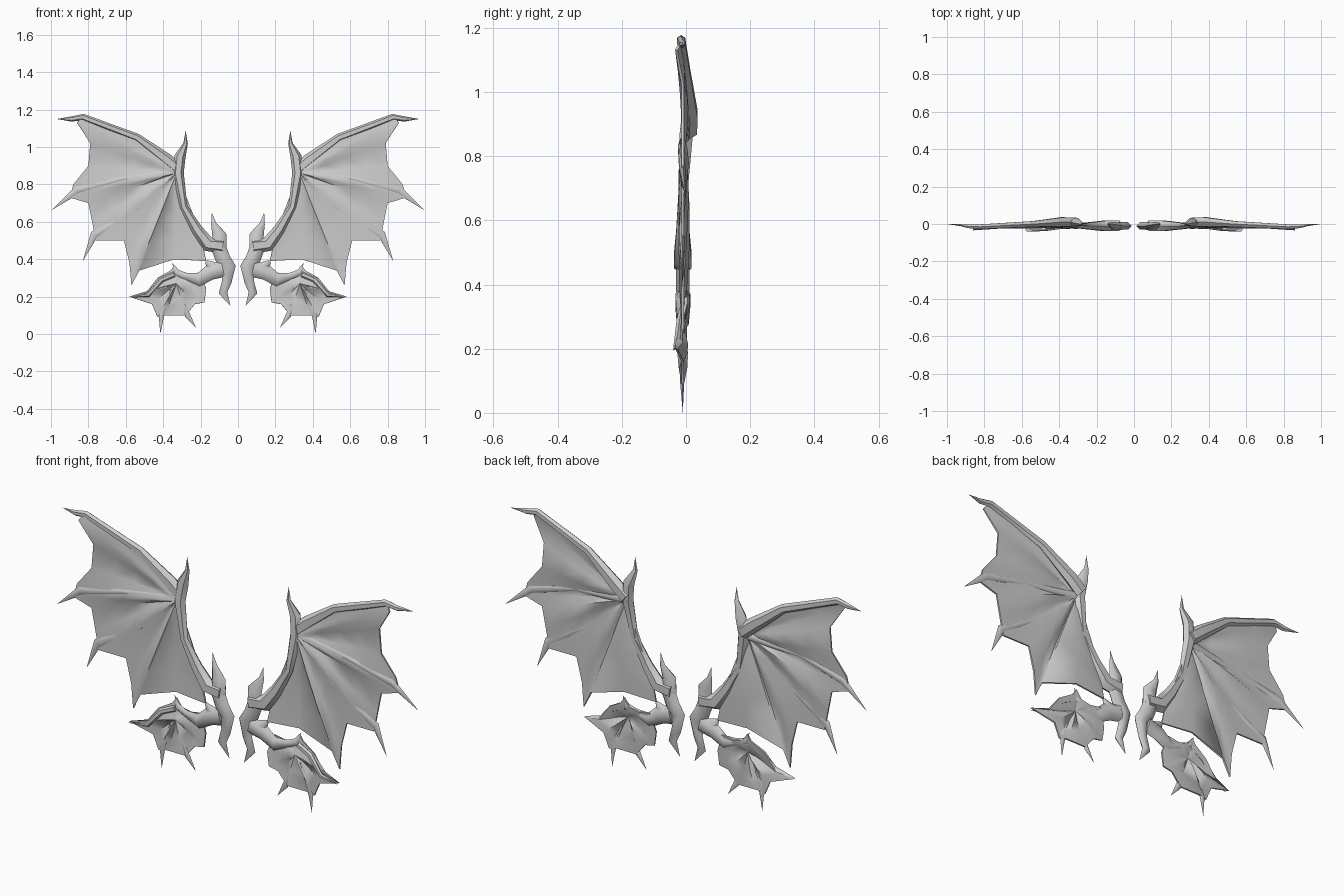
import bpy
import bmesh
from math import cos, sin, tau
from mathutils import Vector

cube = bpy.data.objects.get("Cube")
if cube:
    bpy.data.objects.remove(cube, do_unlink=True)

grey = bpy.data.materials.new("plain_grey")
grey.use_nodes = True
colour = (0.6, 0.6, 0.6, 1)
grey.diffuse_color = colour
grey.node_tree.nodes["Principled BSDF"].inputs["Base Color"].default_value = colour


def finish(name, bm, thickness=0):
    """Turn a bmesh into a smooth, mirrored object."""
    bmesh.ops.remove_doubles(bm, verts=bm.verts, dist=0.0005)
    bmesh.ops.recalc_face_normals(bm, faces=bm.faces)
    mesh = bpy.data.meshes.new(name)
    bm.to_mesh(mesh)
    bm.free()
    mesh.materials.append(grey)
    obj = bpy.data.objects.new(name, mesh)
    bpy.context.collection.objects.link(obj)
    bpy.ops.object.select_all(action='DESELECT')
    obj.select_set(True)
    bpy.context.view_layer.objects.active = obj
    if thickness:
        solid = obj.modifiers.new("Thickness", 'SOLIDIFY')
        solid.thickness = thickness
        solid.offset = 0
        bpy.ops.object.modifier_apply(modifier=solid.name)
    bpy.ops.object.shade_smooth_by_angle(angle=0.9)
    obj.modifiers.new("Mirror", 'MIRROR').use_mirror_merge = False
    return obj


def membrane(name, centre, outline, rings=4):
    """Skin fanned from a joint; outline points are x, z, edge depth, sag depth."""
    bm = bmesh.new()
    cx, cz, cy = centre
    hub = bm.verts.new((cx, cy, cz))
    rows = []
    for x, z, edge, sag in outline:
        row = [hub]
        for i in range(1, rings + 1):
            f = i / rings
            g = 1 - f
            depth = g * g * cy + 2 * f * g * sag + f * f * edge
            row.append(bm.verts.new((cx + (x - cx) * f, depth, cz + (z - cz) * f)))
        rows.append(row)
    for a, b in zip(rows, rows[1:] + rows[:1]):
        bm.faces.new((hub, a[1], b[1]))
        for i in range(1, rings):
            bm.faces.new((a[i], a[i + 1], b[i + 1], b[i]))
    return finish(name, bm, 0.008)


def bone(name, path, flat=0.8, sides=6):
    """Tapered tube; path points are x, z, y, radius."""
    bm = bmesh.new()
    spots = [Vector((x, y, z)) for x, z, y, r in path]
    loops = []
    for i, spot in enumerate(spots):
        along = spots[min(i + 1, len(spots) - 1)] - spots[max(i - 1, 0)]
        across = Vector((along.z, 0, -along.x)).normalized()
        radius = path[i][-1]
        loops.append([
            bm.verts.new(spot + across * radius * cos(tau * k / sides)
                         + Vector((0, radius * flat * sin(tau * k / sides), 0)))
            for k in range(sides)])
    for a, b in zip(loops, loops[1:]):
        for k in range(sides):
            n = (k + 1) % sides
            bm.faces.new((a[k], a[n], b[n], b[k]))
    bm.faces.new(loops[0])
    bm.faces.new(loops[-1])
    return finish(name, bm)


# Depths shared by the skins: ribs stand forward, valleys sink back
RIB, DIP, RIM = -.03, .02, -.01

# Upper wing skin, from the wrist over the leading edge and down the scallops
membrane("upper_wing_skin", (.33, .86, -.01), [
    (.35, .92, 0, 0), (.54, 1.06, RIM, 0), (.83, 1.17, RIM, RIM),
    (.86, 1.13, RIB, RIM), (.79, 1.02, RIM, DIP), (.8, .9, RIM, DIP),
    (.88, .8, RIM, RIB), (.9, .73, RIM, RIB),
    (.8, .7, RIM, DIP), (.78, .6, RIM, RIM),
    (.76, .5, RIM, RIB), (.61, .5, RIM, DIP),
    (.58, .38, RIM, RIM), (.57, .26, RIM, RIB), (.53, .34, RIM, RIM),
    (.34, .4, 0, DIP), (.17, .39, RIM, 0), (.2, .53, RIM, 0),
    (.24, .62, 0, 0), (.28, .68, 0, 0), (.3, .86, 0, 0)])

# Lower wing skin
membrane("lower_wing_skin", (.33, .27, -.02), [
    (.34, .37, 0, 0), (.31, .33, 0, 0), (.26, .32, 0, 0), (.2, .33, 0, 0),
    (.17, .24, RIM, 0), (.18, .17, RIM, 0), (.23, .16, RIM, DIP),
    (.28, .1, RIM, RIB), (.39, .1, RIM, DIP), (.43, .09, RIM, RIB),
    (.46, .16, RIM, DIP), (.58, .2, RIB, RIB), (.49, .22, RIM, RIB),
    (.43, .3, RIM, RIM), (.36, .34, 0, 0)])

# Upper wing arm, ending in the thumb spike
bone("upper_arm", [
    (.08, .47, -.01, .04), (.16, .48, -.01, .04), (.22, .56, -.01, .03),
    (.29, .68, -.01, .02), (.32, .86, 0, .03), (.31, .95, .01, .03),
    (.28, 1.02, 0, .012), (.28, 1.09, 0, 0)])

# Leading edge bone, ending in the outer claw
bone("leading_edge", [
    (.32, .88, .01, .035), (.38, .93, .012, .035), (.54, 1.05, 0, .022),
    (.83, 1.16, -.015, .018), (.89, 1.15, -.012, .014), (.97, 1.15, 0, 0)])

# Finger ribs
bone("upper_finger", [
    (.33, .86, 0, .02), (.62, .83, -.02, .012),
    (.86, .77, -.012, .022), (1, .66, 0, 0)], flat=.5)
bone("middle_finger", [
    (.52, .68, -.018, .004), (.77, .53, -.012, .022), (.83, .39, -.01, 0)], flat=.4)

# Shoulder horn
bone("shoulder_horn", [
    (.1, .46, -.01, .04), (.1, .53, -.01, .038), (.13, .59, 0, .014),
    (.14, .65, 0, 0)], flat=.6)

# Hooked spur hanging from the shoulder
bone("hooked_spur", [
    (.11, .48, -.01, .04), (.08, .4, -.01, .04), (.05, .36, -.01, .038),
    (.06, .28, -.01, .026), (.08, .22, -.01, .023), (.04, .15, -.01, 0)], flat=.6)

# Lower wing arm and its thumb spike
bone("lower_arm", [
    (.08, .35, -.01, .045), (.15, .33, -.01, .042), (.21, .29, -.01, .035),
    (.28, .31, -.01, .018), (.33, .33, -.005, .018), (.35, .38, 0, 0)], flat=.6)
bone("arm_root", [(.17, .39, -.01, .008), (.13, .35, -.01, .04)], flat=.6)

# Lower leading edge and claws
bone("lower_leading_edge", [
    (.34, .32, -.01, .015), (.41, .29, -.018, .015), (.48, .21, -.03, .012),
    (.58, .195, -.04, 0)])
bone("lower_outer_claw", [
    (.36, .24, -.02, .004), (.41, .1, -.012, .015), (.415, 0, -.01, 0)], flat=.5)
bone("lower_inner_claw", [
    (.3, .18, -.02, .004), (.27, .1, -.012, .015), (.225, .035, -.01, 0)], flat=.5)
